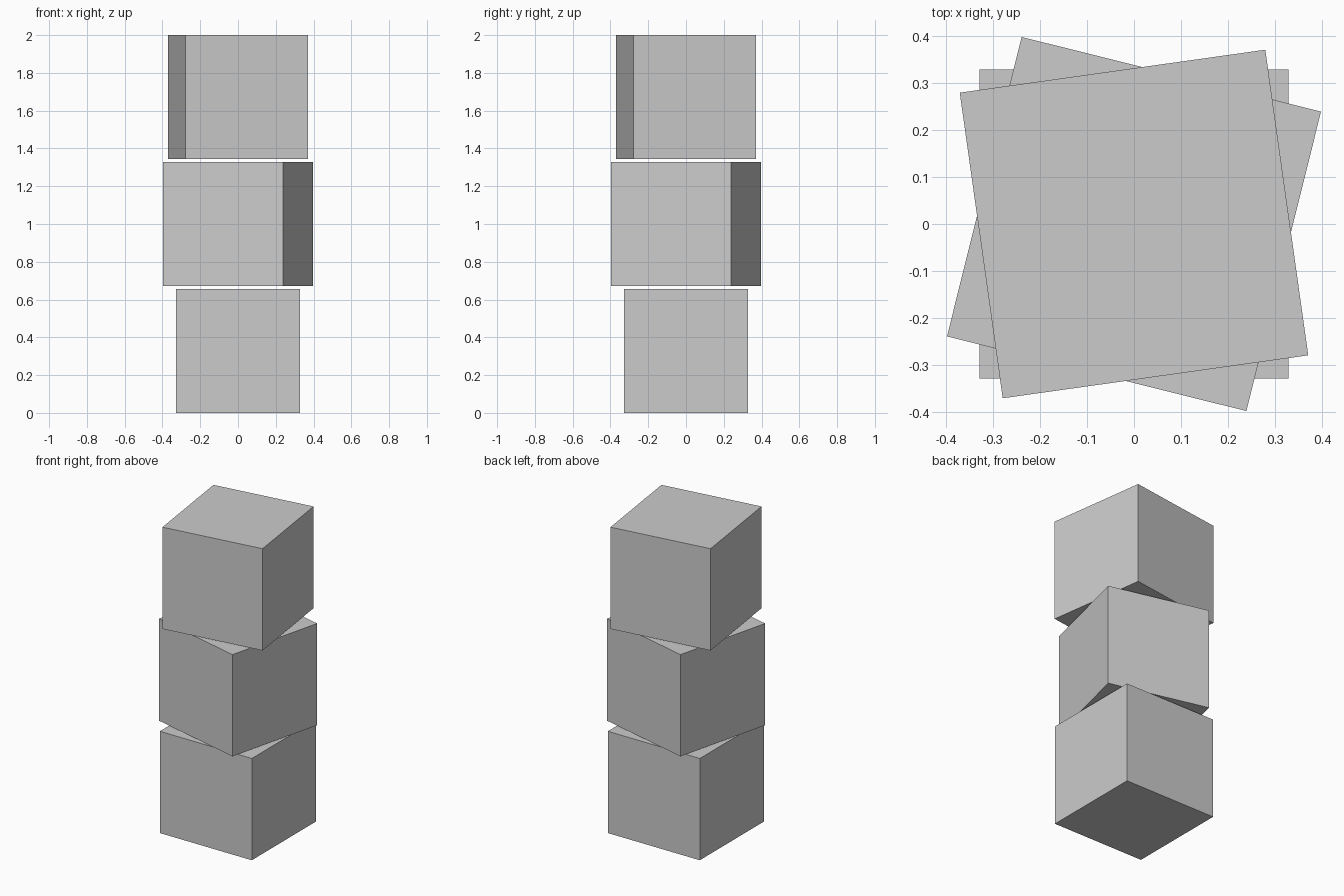
import bpy
from math import radians

# Remove the default cube
old = bpy.data.objects.get("Cube")
if old:
    bpy.data.objects.remove(old, do_unlink=True)

# Single light grey material
COLOUR = (0.6, 0.6, 0.6, 1.0)
grey = bpy.data.materials.new("light_grey")
grey.use_nodes = True
grey.diffuse_color = COLOUR
grey.node_tree.nodes["Principled BSDF"].inputs["Base Color"].default_value = COLOUR

SIDE = 2 / 3.05       # three blocks and two thin gaps make the full height
GAP = SIDE * 0.025


def block(name, level, turn):
    """Cube at a level of the stack, turned about the vertical axis."""
    z = SIDE / 2 + level * (SIDE + GAP)
    bpy.ops.mesh.primitive_cube_add(size=SIDE, location=(0, 0, z),
                                    rotation=(0, 0, radians(turn)))
    obj = bpy.context.object
    obj.name = obj.data.name = name
    obj.data.materials.append(grey)


# Stack of three twisted blocks
for level, (name, turn) in enumerate((("bottom_block", 0),
                                      ("middle_block", -14),
                                      ("top_block", 8))):
    block(name, level, turn)
